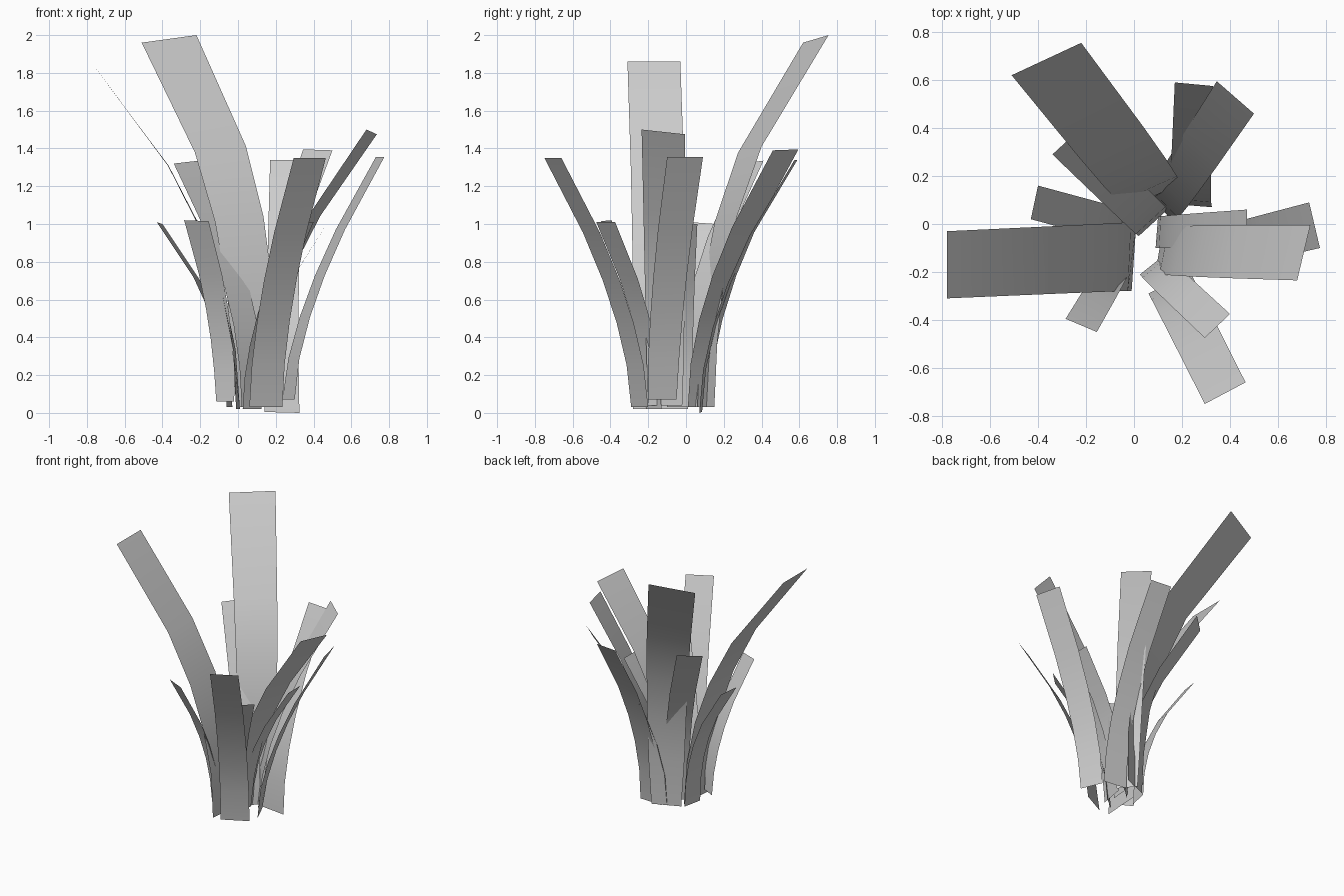
import bpy
from mathutils import Vector

LEVELS = (0, 0.17, 0.34, 0.51, 0.70, 1)


def blade(name, base_a, base_b, tip_a, tip_b, power, spread=0.6):
    """Single-sheet leaf: rises from its base edge and bends out to its tip edge."""
    ba, bb, ta, tb = map(Vector, (base_a, base_b, tip_a, tip_b))
    verts, faces = [], []
    for t in LEVELS:
        mid = ((ba + bb) / 2).lerp((ta + tb) / 2, t ** power)
        mid.z = ((ba + bb) / 2).lerp((ta + tb) / 2, t).z
        half = ((ba - bb) / 2).lerp((ta - tb) / 2, t ** spread)
        verts += [mid + half, mid - half]
    for i in range(len(LEVELS) - 1):
        k = 2 * i
        faces.append((k, k + 1, k + 3, k + 2))
    mesh = bpy.data.meshes.new(name)
    mesh.from_pydata(verts, [], faces)
    mesh.polygons.foreach_set("use_smooth", [True] * len(faces))
    ob = bpy.data.objects.new(name, mesh)
    bpy.context.collection.objects.link(ob)


# Tall back-left leaf and the shorter one that crosses it
blade("leaf_back_left_tall", (-0.01, .07, .03), (.18, .15, .03),
      (-.51, .62, 1.96), (-.22, .755, 2.0), 2.6)
blade("leaf_back_left_short", (.02, -.05, .03), (.14, .06, .03),
      (-.34, .29, 1.32), (-.21, .41, 1.335), 2.0)

# Left leaves
blade("leaf_left_tall", (.01, .01, .02), (-.01, -.28, .02),
      (-.78, -.03, 1.86), (-.78, -.31, 1.86), 2.1)
blade("leaf_left_short", (-.03, .06, .03), (-.06, -.08, .03),
      (-.40, .16, 1.0), (-.43, .02, 1.01), 2.1)

# Front leaves
blade("leaf_front_left", (-.115, -.14, .06), (-.02, -.19, .06),
      (-.285, -.395, 1.02), (-.155, -.45, 1.015), 1.9)
blade("leaf_front_right_tall", (.06, -.29, .03), (.235, -.20, .03),
      (.295, -.75, 1.35), (.465, -.66, 1.35), 1.65)
blade("leaf_front_right_short", (.025, -.21, .02), (.125, -.13, .02),
      (.295, -.475, 1.01), (.40, -.375, 1.01), 1.8)

# Right leaves
blade("leaf_right_tall", (.09, -.20, .04), (.12, -.02, .04),
      (.68, -.235, 1.5), (.735, -.005, 1.475), 1.9)
blade("leaf_right_outer", (.30, -.20, .07), (.235, -.05, .07),
      (.775, -.10, 1.355), (.73, .09, 1.355), 1.6)
blade("leaf_right_short", (.09, -.10, .03), (.10, .03, .03),
      (.47, -.08, 1.0), (.47, .06, 1.0), 1.9)

# Back-right leaves
blade("leaf_back_right_wide", (.07, .12, .03), (.16, .01, .03),
      (.345, .595, 1.395), (.50, .46, 1.39), 1.8)
blade("leaf_back_right_narrow", (.14, .085, .005), (.325, .07, .0),
      (.17, .59, 1.34), (.33, .575, 1.34), 1.8)
